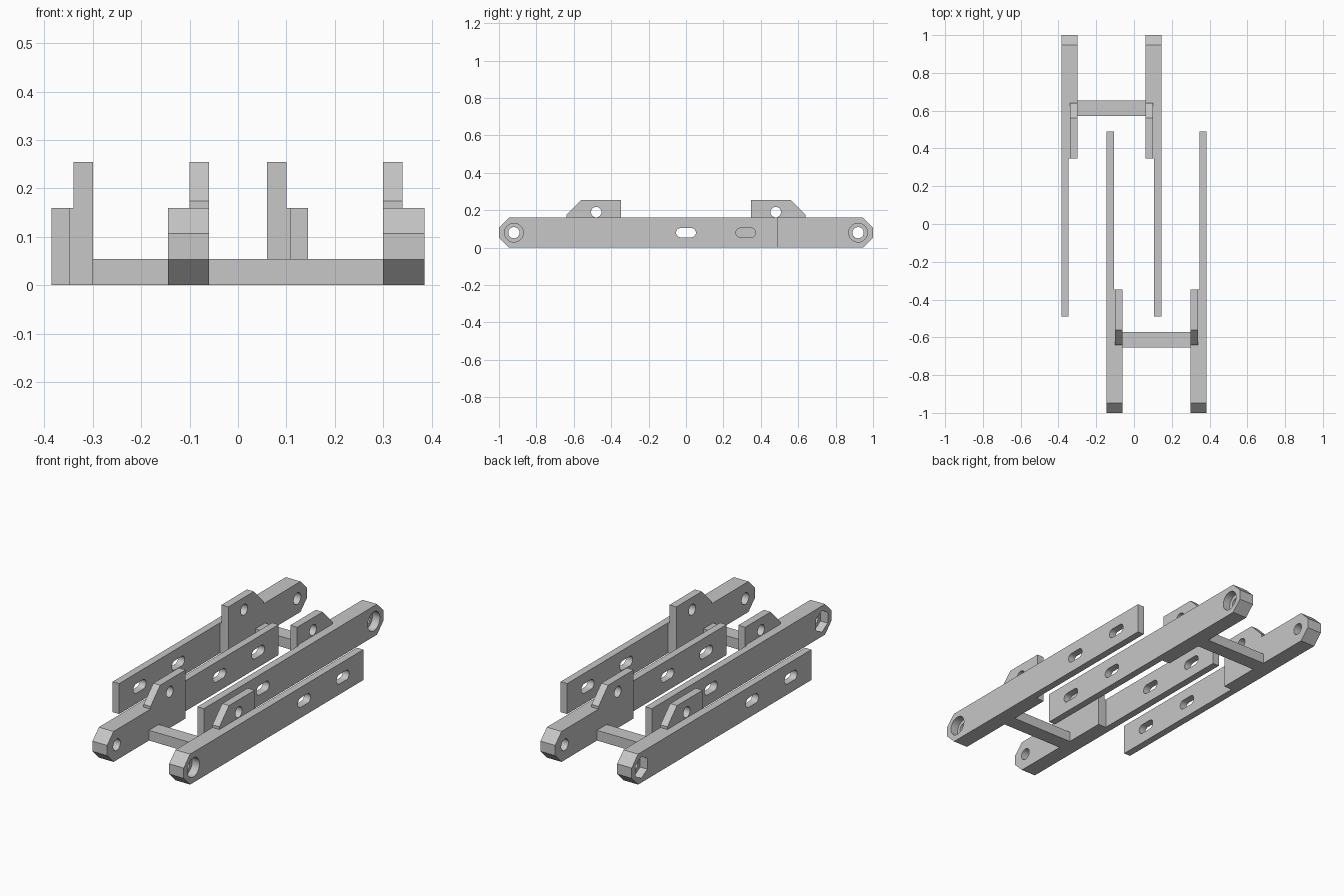
import bpy, bmesh
from math import cos, sin, pi
from mathutils import Vector

cube = bpy.data.objects.get("Cube")
if cube:
    bpy.data.objects.remove(cube, do_unlink=True)

grey = bpy.data.materials.new("light_grey")
grey.use_nodes = True
colour = (0.57, 0.57, 0.57, 1)
grey.diffuse_color = colour
grey.node_tree.nodes["Principled BSDF"].inputs["Base Color"].default_value = colour

HEIGHT = 0.16
WIDTH = 0.085      # heavy end of a rail
THIN = 0.038       # slotted plate of a rail
MID = HEIGHT / 2
CHAMFER = 0.053


def prism(name, points, direction, chamfer_y=None):
    """Extrude a flat polygon along a direction."""
    bm = bmesh.new()
    face = bm.faces.new([bm.verts.new(p) for p in points])
    moved = bmesh.ops.extrude_face_region(bm, geom=[face])["geom"]
    bmesh.ops.translate(bm, vec=Vector(direction),
                        verts=[g for g in moved if isinstance(g, bmesh.types.BMVert)])
    if chamfer_y is not None:
        ends = [e for e in bm.edges
                if all(abs(v.co.y - chamfer_y) < 1e-4 for v in e.verts)
                and abs(e.verts[0].co.z - e.verts[1].co.z) < 1e-4]
        bmesh.ops.bevel(bm, geom=ends, offset=CHAMFER, segments=1, affect='EDGES')
    bmesh.ops.recalc_face_normals(bm, faces=bm.faces)
    mesh = bpy.data.meshes.new(name)
    bm.to_mesh(mesh)
    bm.free()
    mesh.materials.append(grey)
    obj = bpy.data.objects.new(name, mesh)
    bpy.context.collection.objects.link(obj)
    return obj


def combine(obj, other, operation):
    """Apply a boolean and discard the helper."""
    mod = obj.modifiers.new("combine", 'BOOLEAN')
    mod.operation = operation
    mod.solver = 'EXACT'
    mod.object = other
    graph = bpy.context.evaluated_depsgraph_get()
    mesh = bpy.data.meshes.new_from_object(obj.evaluated_get(graph))
    obj.modifiers.clear()
    obj.data = mesh
    bpy.data.objects.remove(other, do_unlink=True)


def round_outline(x, y, z, radius, sides, stretch=0):
    """Circle, polygon or slot in the side plane."""
    points = []
    for i in range(sides):
        a = 2 * pi * (i + 0.5) / sides if stretch else 2 * pi * i / sides
        shift = stretch * (1 if sin(a) > 0 else -1)
        points.append((x, y + radius * sin(a) + shift, z + radius * cos(a)))
    return points


def rail(name, outer, inward, s):
    """One rail: outer face at x=outer, heavy end pointing along s*y."""
    def X(t):
        return outer + inward * t

    # L-shaped plan with a chamfered heavy end
    plan = [(0, 1), (WIDTH, 1), (WIDTH, 0.348), (THIN, 0.348), (THIN, -0.49), (0, -0.49)]
    body = prism(name, [(X(t), s * y, 0) for t, y in plan], (0, 0, HEIGHT), s)

    # Raised tab flush with the inner face
    profile = [(0.64, 0.12), (0.64, 0.174), (0.56, 0.255), (0.348, 0.255), (0.348, 0.12)]
    tab = prism("tab", [(X(WIDTH - 0.04), s * y, z) for y, z in profile],
                (inward * 0.04, 0, 0))
    combine(body, tab, 'UNION')

    # Tab hole, pivot bore and slots pass right through
    start, through = X(-0.05), (inward * 0.2, 0, 0)
    cuts = [round_outline(start, s * 0.48, 0.19, 0.028, 32),
            round_outline(start, s * 0.92, MID, 0.03, 32)]
    cuts += [round_outline(start, s * y, MID, 0.025, 24, 0.028) for y in (0, -0.32)]
    for outline in cuts:
        combine(body, prism("cutter", outline, through), 'DIFFERENCE')

    # Pocket in the outer face: hexagonal on one side, round on the other
    sides, radius = (6, 0.057) if inward > 0 else (32, 0.05)
    pocket = prism("cutter", round_outline(start, s * 0.92, MID, radius, sides),
                   (inward * (0.05 + 0.042), 0, 0))
    combine(body, pocket, 'DIFFERENCE')

    bpy.ops.object.select_all(action='DESELECT')
    body.select_set(True)
    bpy.context.view_layer.objects.active = body
    bpy.ops.object.shade_smooth_by_angle()


# Two interleaved frames, each with two rails and a crossbar
for frame, s, left, right in (("front", -1, 0.385, -0.145), ("rear", 1, 0.145, -0.385)):
    rail(frame + "_left_rail", left, -1, s)
    rail(frame + "_right_rail", right, 1, s)
    x0, x1 = right + WIDTH, left - WIDTH
    y0, y1 = s * 0.573, s * 0.653
    prism(frame + "_crossbar", [(x0, y0, 0), (x1, y0, 0), (x1, y1, 0), (x0, y1, 0)],
          (0, 0, 0.054))
